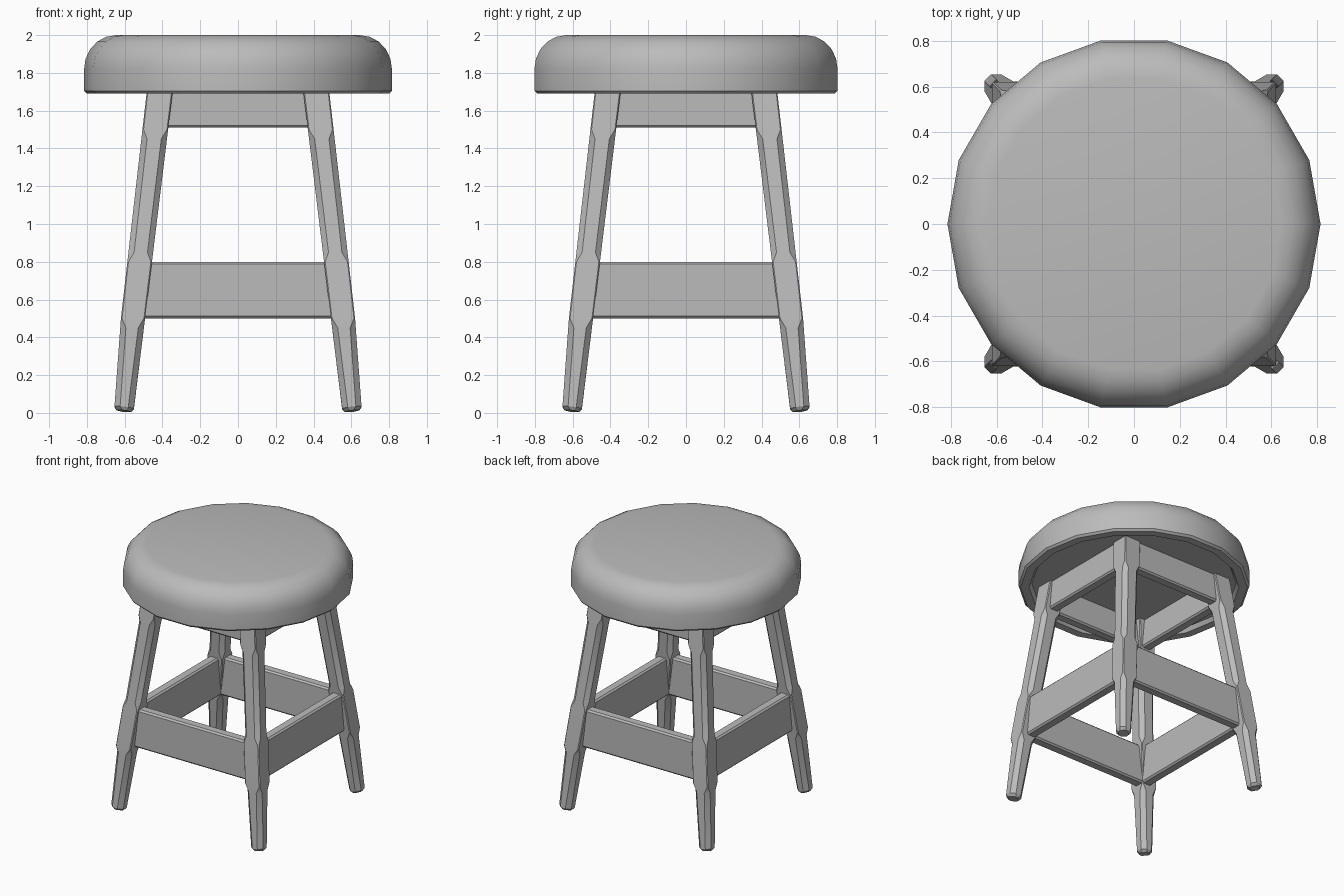
import bpy, bmesh, math

cube = bpy.data.objects.get("Cube")
if cube:
    bpy.data.objects.remove(cube)

grey = bpy.data.materials.new("plain grey")
grey.use_nodes = True
grey.diffuse_color = (0.5, 0.5, 0.5, 1)
grey.node_tree.nodes["Principled BSDF"].inputs["Base Color"].default_value = grey.diffuse_color


def finish(bm, name, angle):
    bmesh.ops.recalc_face_normals(bm, faces=bm.faces)
    mesh = bpy.data.meshes.new(name)
    bm.to_mesh(mesh)
    bm.free()
    mesh.materials.append(grey)
    obj = bpy.data.objects.new(name, mesh)
    bpy.context.collection.objects.link(obj)
    bpy.ops.object.select_all(action='DESELECT')
    obj.select_set(True)
    bpy.context.view_layer.objects.active = obj
    bpy.ops.object.shade_smooth_by_angle(angle=math.radians(angle))
    return obj


def loft(rings):
    """Skin a stack of equal rings and cap both ends."""
    bm = bmesh.new()
    loops = [[bm.verts.new(p) for p in ring] for ring in rings]
    for a, b in zip(loops, loops[1:]):
        for i in range(len(a)):
            j = (i + 1) % len(a)
            bm.faces.new((a[i], a[j], b[j], b[i]))
    bm.faces.new(loops[0])
    bm.faces.new(loops[-1])
    return bm


# Round cushion seat with a shallow recess underneath
SIDES = 18
profile = [(0.72, 1.72), (0.74, 1.69), (0.80, 1.69), (0.815, 1.705), (0.815, 1.82)]
for k in range(1, 6):
    t = math.radians(18 * k)
    profile.append((0.645 + 0.17 * math.cos(t), 1.82 + 0.18 * math.sin(t)))
rings = [[(r * math.cos(math.tau * i / SIDES), r * math.sin(math.tau * i / SIDES), z)
          for i in range(SIDES)] for r, z in profile]
finish(loft(rings), "seat", 35)


# Splayed legs: square at the joints, chamfered between them, tapered at the foot
def inner(z):
    return 0.553 - 0.122 * z


def outer(z):
    return 0.62 - 0.114 * (z - 0.5) if z > 0.5 else 0.62 + 0.07 * (0.5 - z)


def leg_ring(z, chamfer, shrink=0.0, tilt=0.0):
    lo, hi = inner(z) + shrink, outer(z) - shrink
    a, b = lo + chamfer, hi - chamfer
    points = [(a, lo), (b, lo), (hi, a), (hi, b), (b, hi), (a, hi), (lo, b), (lo, a)]
    return [(x, y, z + tilt * (x + y - 2 * lo)) for x, y in points]


SHARP, CUT = 0.006, 0.03
stations = [(0.45, CUT), (0.50, SHARP), (0.80, SHARP), (0.85, CUT),
            (1.45, CUT), (1.50, SHARP), (1.73, SHARP)]
leg_rings = [leg_ring(0.0, CUT, 0.012, 0.12), leg_ring(0.015, CUT, 0, 0.12)]
leg_rings += [leg_ring(z, c) for z, c in stations]
for sx, side in ((1, "left"), (-1, "right")):
    for sy, end in ((-1, "front"), (1, "back")):
        placed = [[(x * sx, y * sy, z) for x, y, z in ring] for ring in leg_rings]
        finish(loft(placed), f"{end}_{side}_leg", 20)


# Upper aprons and lower stretchers, with softened long edges
def rail(name, turn, face, thick, half, z0, z1, edge=0.012):
    y0, y1 = -face, thick - face
    section = [(y0 + edge, z0), (y1 - edge, z0), (y1, z0 + edge), (y1, z1 - edge),
               (y1 - edge, z1), (y0 + edge, z1), (y0, z1 - edge), (y0, z0 + edge)]
    bm = loft([[(x, y, z) for y, z in section] for x in (-half, half)])
    obj = finish(bm, name, 20)
    obj.rotation_euler.z = turn * math.pi / 2


for turn, side in enumerate(("front", "left", "back", "right")):
    rail(side + "_apron", turn, 0.465, 0.08, 0.42, 1.51, 1.73)
    rail(side + "_stretcher", turn, 0.57, 0.08, 0.52, 0.50, 0.80)
